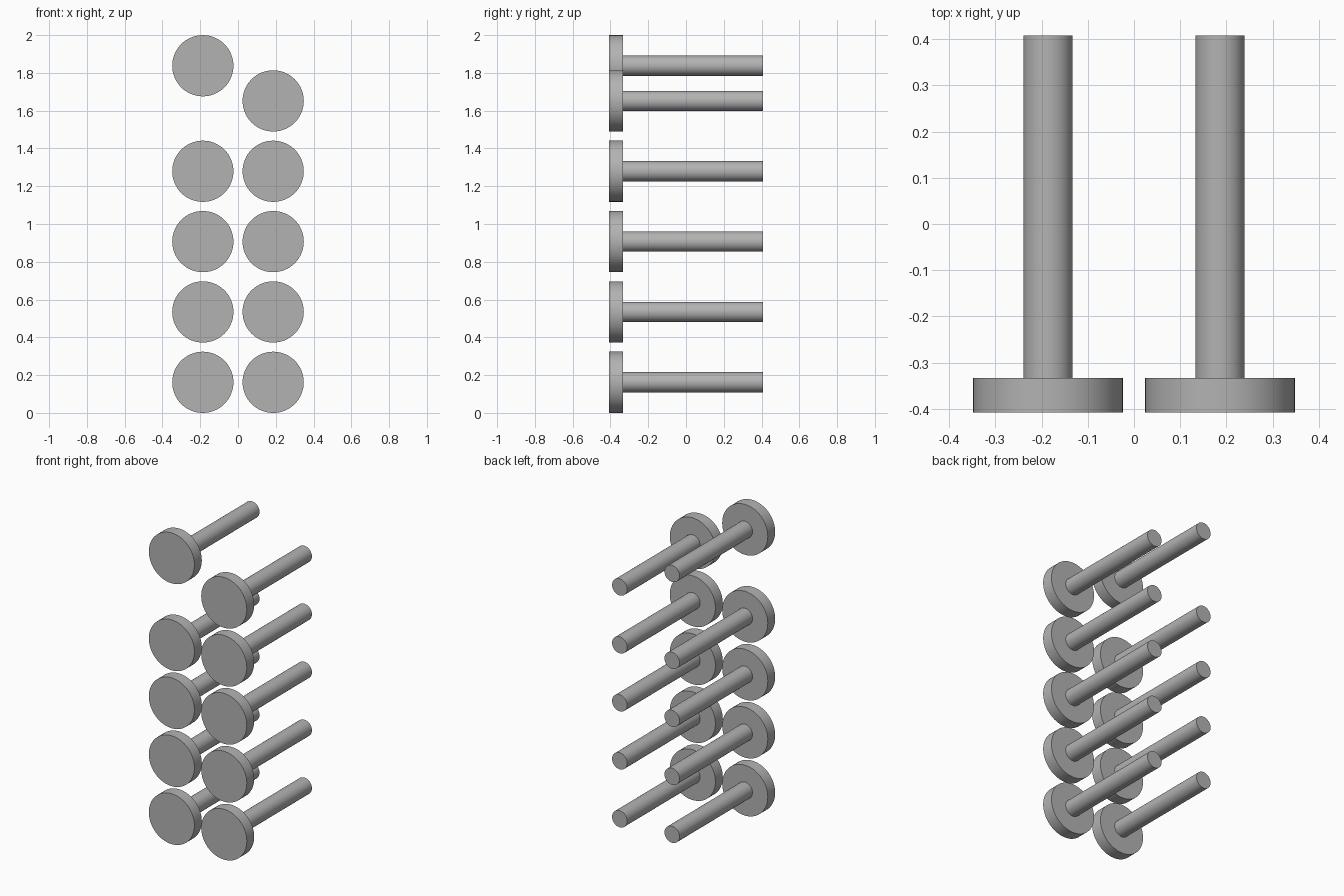
import bpy
import bmesh
from math import radians
from mathutils import Matrix

default = bpy.data.objects.get("Cube")
if default:
    bpy.data.objects.remove(default, do_unlink=True)

# Single plain grey
GREY = (0.45, 0.45, 0.45, 1.0)
mat = bpy.data.materials.new("plain grey")
mat.use_nodes = True
mat.diffuse_color = GREY
mat.node_tree.nodes["Principled BSDF"].inputs["Base Color"].default_value = GREY

PITCH = 0.3724
HEAD_R, SHAFT_R = 0.162, 0.0535
FRONT, HEAD_BACK, BACK = -0.408, -0.333, 0.408


def cylinder_y(name, radius, y0, y1, x, z):
    """Smooth cylinder lying along y."""
    bm = bmesh.new()
    bmesh.ops.create_cone(bm, cap_ends=True, segments=64, radius1=radius,
                          radius2=radius, depth=y1 - y0,
                          matrix=Matrix.Rotation(radians(90), 4, 'X'))
    mesh = bpy.data.meshes.new(name)
    bm.to_mesh(mesh)
    bm.free()
    mesh.materials.append(mat)
    obj = bpy.data.objects.new(name, mesh)
    obj.location = (x, (y0 + y1) / 2, z)
    bpy.context.collection.objects.link(obj)
    bpy.ops.object.select_all(action='DESELECT')
    obj.select_set(True)
    bpy.context.view_layer.objects.active = obj
    bpy.ops.object.shade_smooth_by_angle(angle=radians(30))


# Two columns of five pegs; the top peg on the right is raised half a step
for side, sign in (("left", 1), ("right", -1)):
    for row in range(5):
        step = row + (0.5 if side == "right" and row == 4 else 0)
        x, z = sign * PITCH / 2, HEAD_R + step * PITCH
        cylinder_y(f"{side}_peg_head_{row + 1}", HEAD_R, FRONT, HEAD_BACK, x, z)
        cylinder_y(f"{side}_peg_shaft_{row + 1}", SHAFT_R, HEAD_BACK, BACK, x, z)
